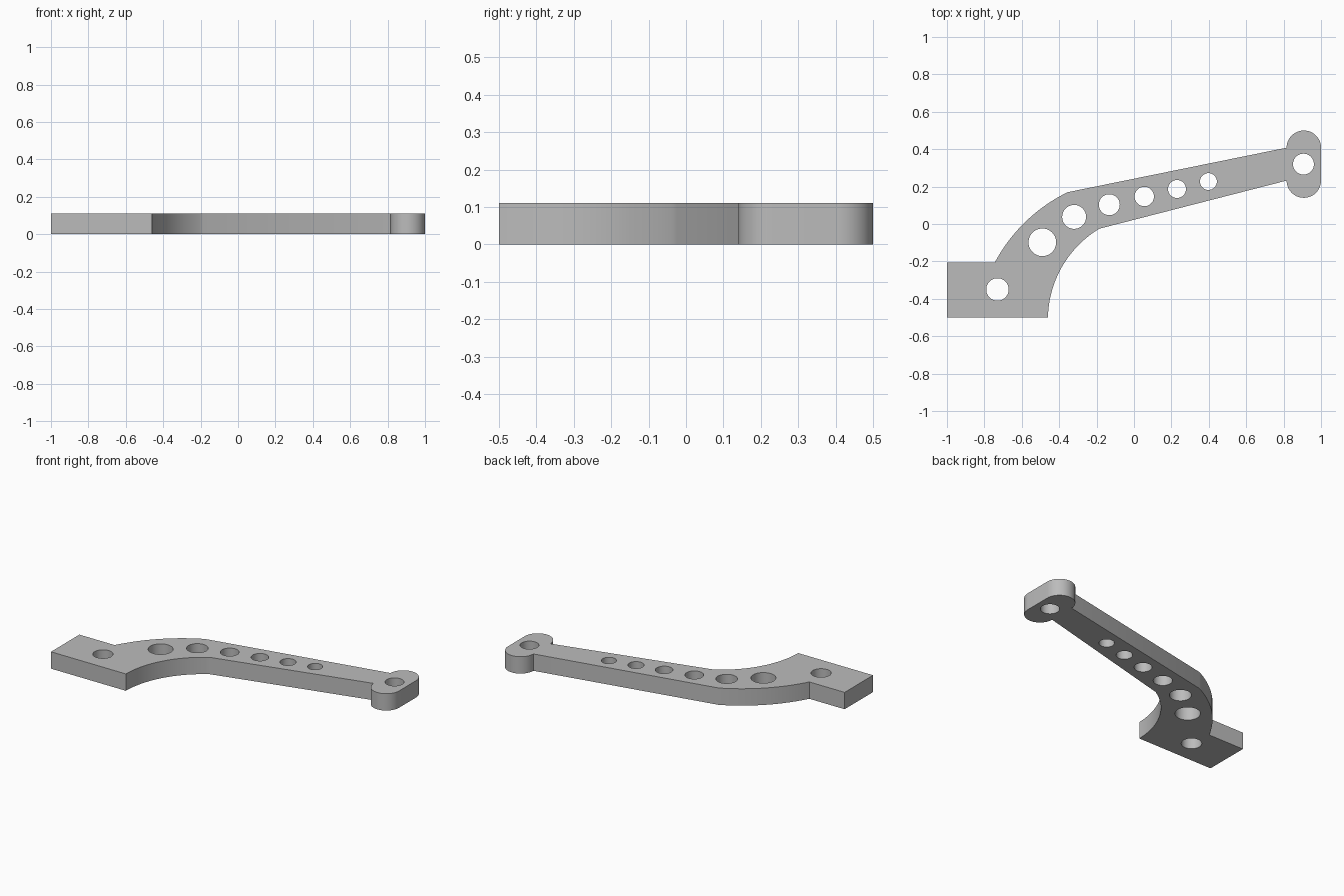
import bpy, bmesh
from math import sin, cos, pi, radians
from mathutils import Vector

cube = bpy.data.objects.get("Cube")
if cube:
    bpy.data.objects.remove(cube)

THICKNESS = 0.11

grey = bpy.data.materials.new("plain grey")
grey.use_nodes = True
colour = (0.5, 0.5, 0.5, 1)
grey.diffuse_color = colour
grey.node_tree.nodes["Principled BSDF"].inputs["Base Color"].default_value = colour


def circle(x, y, r, start=0.0, sweep=2 * pi, n=40):
    """Points on a circular arc, end point left out for a full circle."""
    count = n if sweep >= 2 * pi else n + 1
    return [Vector((x + r * cos(start + sweep * i / n),
                    y + r * sin(start + sweep * i / n), 0)) for i in range(count)]


def bend(a, b, sweep, n=24):
    """Arc from a to b, bulging to the left of travel for a positive sweep."""
    a, b = Vector((*a, 0)), Vector((*b, 0))
    chord = b - a
    side = Vector((-chord.y, chord.x, 0)).normalized()
    r = chord.length / (2 * sin(abs(sweep) / 2))
    sign = 1 if sweep > 0 else -1
    centre = (a + b) / 2 - side * sign * r * cos(sweep / 2)
    along = chord.normalized()
    pts = []
    for i in range(n + 1):
        t = abs(sweep) * (i / n - 0.5)
        pts.append(centre + along * r * sin(t) + side * sign * r * cos(t))
    return pts


# Outline: square foot, inner bend, straight arm, rounded end lug, outer bend
outline = [Vector((-1, -0.5, 0))]
outline += bend((-0.46, -0.5), (-0.185, -0.025), radians(58))
outline += circle(0.908, 0.232, 0.092, pi, pi, 24)
outline += circle(0.908, 0.408, 0.092, 0, pi, 24)
outline += bend((-0.355, 0.17), (-0.745, -0.207), radians(-36))
outline += [Vector((-1, -0.207, 0))]

# Mounting holes at both ends, and lightening holes that shrink along the arm
holes = [(-0.73, -0.35, 0.06), (0.906, 0.32, 0.056),
         (-0.49, -0.098, 0.074), (-0.32, 0.038, 0.064), (-0.132, 0.103, 0.056),
         (0.055, 0.147, 0.052), (0.23, 0.187, 0.048), (0.398, 0.227, 0.045)]

bm = bmesh.new()
for loop in [outline] + [circle(*h) for h in holes]:
    verts = [bm.verts.new(p) for p in loop]
    for i, v in enumerate(verts):
        bm.edges.new((verts[i - 1], v))
bmesh.ops.triangle_fill(bm, use_beauty=True, edges=bm.edges[:], normal=(0, 0, 1))

# Thicken the flat plate
solid = bmesh.ops.extrude_face_region(bm, geom=bm.faces[:])
top = [g for g in solid["geom"] if isinstance(g, bmesh.types.BMVert)]
bmesh.ops.translate(bm, verts=top, vec=(0, 0, THICKNESS))
bmesh.ops.recalc_face_normals(bm, faces=bm.faces[:])

mesh = bpy.data.meshes.new("bracket_arm")
bm.to_mesh(mesh)
bm.free()
mesh.materials.append(grey)
arm = bpy.data.objects.new("bracket_arm", mesh)
bpy.context.collection.objects.link(arm)

bpy.ops.object.select_all(action="DESELECT")
arm.select_set(True)
bpy.context.view_layer.objects.active = arm
bpy.ops.object.shade_smooth_by_angle(angle=radians(30))
